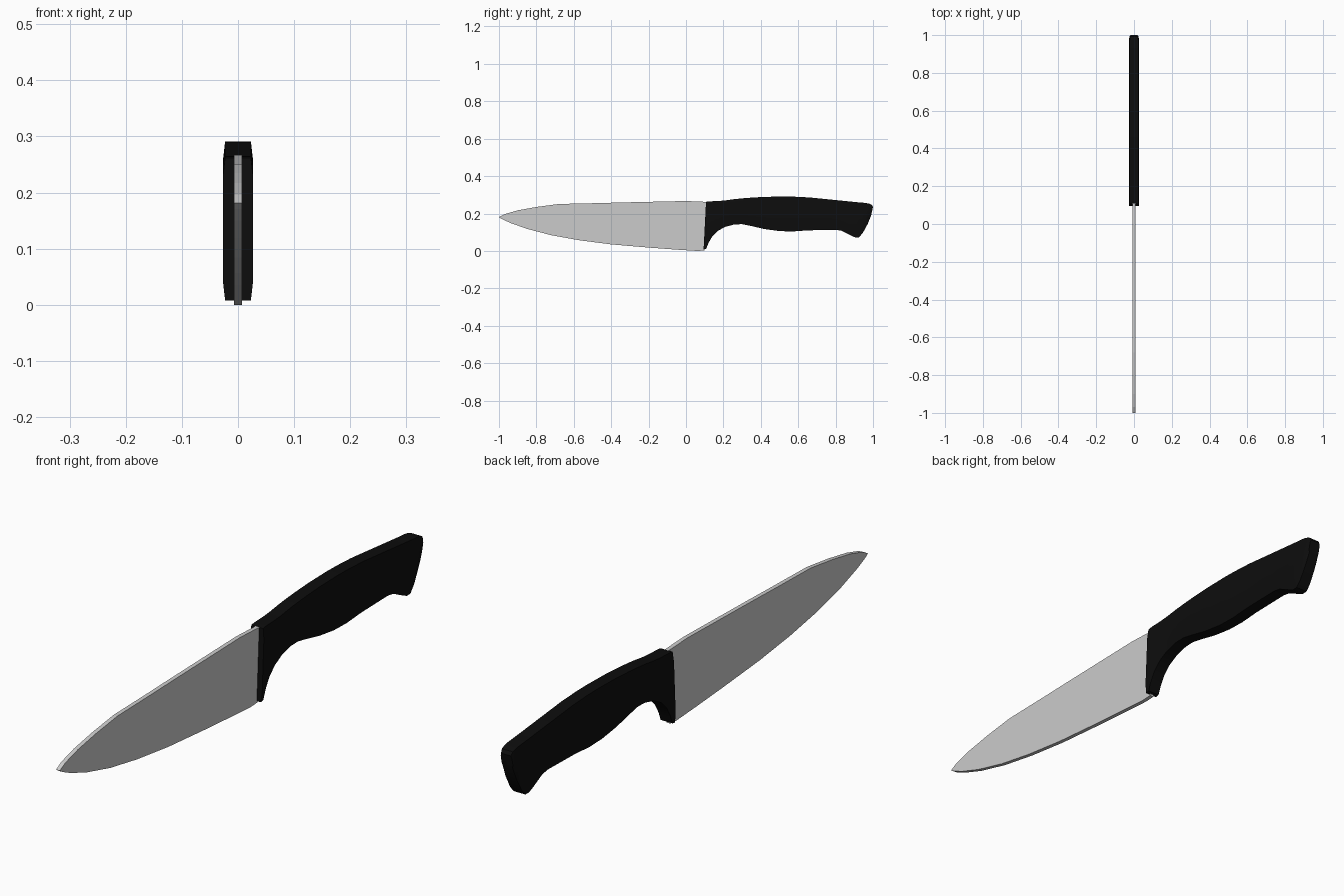
import bpy, bmesh


def material(name, rgb):
    m = bpy.data.materials.new(name)
    m.diffuse_color = (*rgb, 1)
    return m


def finish(name, bm, mat):
    bmesh.ops.recalc_face_normals(bm, faces=bm.faces[:])
    mesh = bpy.data.meshes.new(name)
    bm.to_mesh(mesh)
    bm.free()
    mesh.materials.append(mat)
    ob = bpy.data.objects.new(name, mesh)
    bpy.context.collection.objects.link(ob)
    return ob


steel = material("steel grey", (0.6, 0.6, 0.6))
black = material("handle black", (0.004, 0.004, 0.004))

# Blade: flat side profile (y, z) extruded across x
HALF_BLADE = 0.0075
profile = [(-1, 0.181), (-0.97, 0.197), (-0.9, 0.217), (-0.8, 0.235), (-0.68, 0.251),
           (-0.5, 0.255), (-0.35, 0.259), (0, 0.267), (0.111, 0.262),
           (0.098, 0.002), (0.06, 0.0), (-0.05, 0.007), (-0.2, 0.018), (-0.4, 0.035),
           (-0.57, 0.057), (-0.72, 0.084), (-0.85, 0.118), (-0.94, 0.15), (-0.985, 0.171)]
bm = bmesh.new()
face = bm.faces.new([bm.verts.new((-HALF_BLADE, y, z)) for y, z in profile])
ext = bmesh.ops.extrude_face_region(bm, geom=[face])
bmesh.ops.translate(bm, vec=(2 * HALF_BLADE, 0, 0),
                    verts=[v for v in ext["geom"] if isinstance(v, bmesh.types.BMVert)])
finish("blade", bm, steel)

# Handle: chamfered sections lofted along y
# each row: top y, top z, bottom y, bottom z, half width
rows = [(0.107, 0.262, 0.094, 0.008, 0.027), (0.115, 0.264, 0.108, 0.011, 0.027),
        (0.13, 0.265, 0.12, 0.042, 0.027), (0.15, 0.266, 0.14, 0.077, 0.027),
        (0.175, 0.267, 0.17, 0.107, 0.027), (0.21, 0.270, 0.21, 0.129, 0.027),
        (0.26, 0.277, 0.26, 0.142, 0.027), (0.3, 0.281, 0.3, 0.143, 0.027),
        (0.35, 0.285, 0.35, 0.133, 0.027), (0.42, 0.289, 0.42, 0.117, 0.027),
        (0.52, 0.291, 0.5, 0.106, 0.027), (0.58, 0.290, 0.57, 0.104, 0.027),
        (0.66, 0.286, 0.65, 0.110, 0.027), (0.8, 0.272, 0.8, 0.113, 0.027),
        (0.84, 0.268, 0.83, 0.108, 0.027), (0.88, 0.264, 0.88, 0.083, 0.027),
        (0.92, 0.260, 0.905, 0.072, 0.027), (0.955, 0.257, 0.925, 0.073, 0.027),
        (0.975, 0.254, 0.945, 0.096, 0.0265), (0.992, 0.248, 0.972, 0.145, 0.025),
        (1.0, 0.236, 0.99, 0.19, 0.022)]
bm = bmesh.new()
rings = []
for ty, tz, by, bz, w in rows:
    c = min(0.035 / (tz - bz), 0.25)
    ring = []
    for x, t in [(0.85, 0), (1, c), (1, 1 - c), (0.85, 1),
                 (-0.85, 1), (-1, 1 - c), (-1, c), (-0.85, 0)]:
        ring.append(bm.verts.new((x * w, ty + (by - ty) * t, tz + (bz - tz) * t)))
    rings.append(ring)
for a, b in zip(rings, rings[1:]):
    for i in range(8):
        j = (i + 1) % 8
        bm.faces.new((a[i], a[j], b[j], b[i]))
bm.faces.new(rings[0])
bm.faces.new(rings[-1])
handle = finish("handle", bm, black)
bpy.context.view_layer.objects.active = handle
handle.select_set(True)
bpy.ops.object.shade_smooth_by_angle(angle=0.5)
